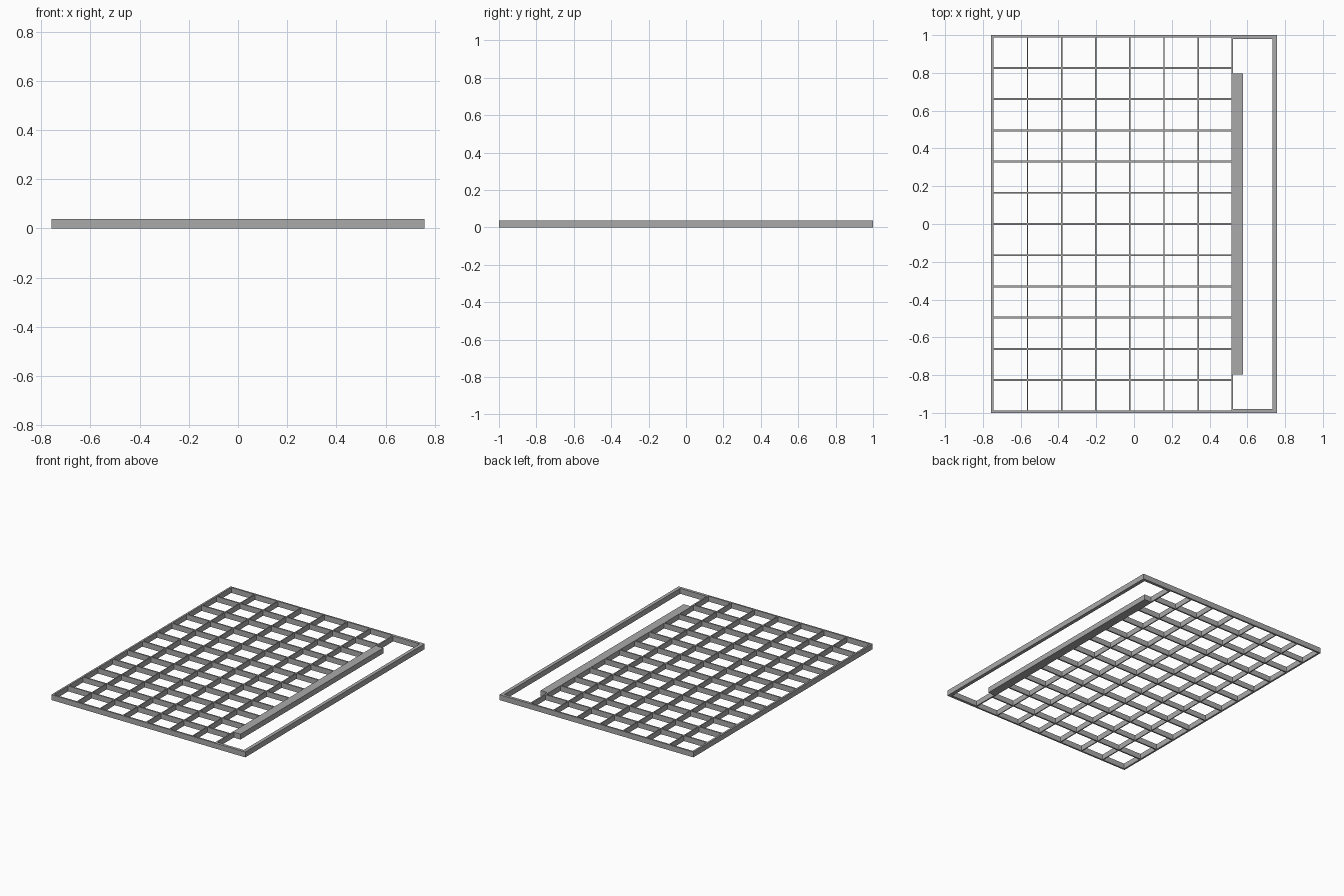
import bpy

cube = bpy.data.objects.get("Cube")
if cube:
    bpy.data.objects.remove(cube, do_unlink=True)

H = 0.038                # height of every bar
HALF_X, HALF_Y = 0.757, 1.0
GRID_LEFT, GRID_RIGHT = -0.744, 0.52
COLUMNS, ROWS = 7, 12
GRID_HALF_Y = 0.992

grey = bpy.data.materials.new("steel_grey")
grey.use_nodes = True
colour = (0.4, 0.4, 0.4, 1)
grey.diffuse_color = colour
grey.node_tree.nodes["Principled BSDF"].inputs["Base Color"].default_value = colour


def bar(name, x0, x1, y0, y1, z0=0.0, z1=H):
    """Box between two corners."""
    bpy.ops.mesh.primitive_cube_add(size=1)
    ob = bpy.context.object
    ob.name = name
    ob.data.materials.append(grey)
    for v in ob.data.vertices:
        v.co.x = x1 if v.co.x > 0 else x0
        v.co.y = y1 if v.co.y > 0 else y0
        v.co.z = z1 if v.co.z > 0 else z0
    return ob


# Outer frame: narrow around the grid, wider around the open bay
bar("frame_right_side", -HALF_X, GRID_LEFT, -HALF_Y, HALF_Y)
bar("frame_left_side", 0.732, HALF_X, -HALF_Y, HALF_Y)
for name, s in (("front", -1), ("back", 1)):
    for part, x0, x1, inner in (("grid", GRID_LEFT, GRID_RIGHT, 0.988),
                                ("bay", GRID_RIGHT, 0.732, 0.98)):
        y0, y1 = sorted((s * inner, s * HALF_Y))
        bar(f"frame_{name}_{part}", x0, x1, y0, y1)

# Grating bars running front to back
step = (GRID_RIGHT - GRID_LEFT) / COLUMNS
for i in range(1, COLUMNS + 1):
    x = GRID_LEFT + i * step
    w = 0.005 if i == COLUMNS else 0.0035
    bar(f"long_bar_{i}", x - w, x + w, -0.988, 0.988)

# Grating bars running side to side
step = 2 * GRID_HALF_Y / ROWS
for i in range(1, ROWS):
    y = -GRID_HALF_Y + i * step
    bar(f"cross_bar_{i}", GRID_LEFT, GRID_RIGHT, y - 0.005, y + 0.005)

# Solid ledge along the edge of the open bay
bar("ledge", 0.515, 0.577, -0.797, 0.797)
